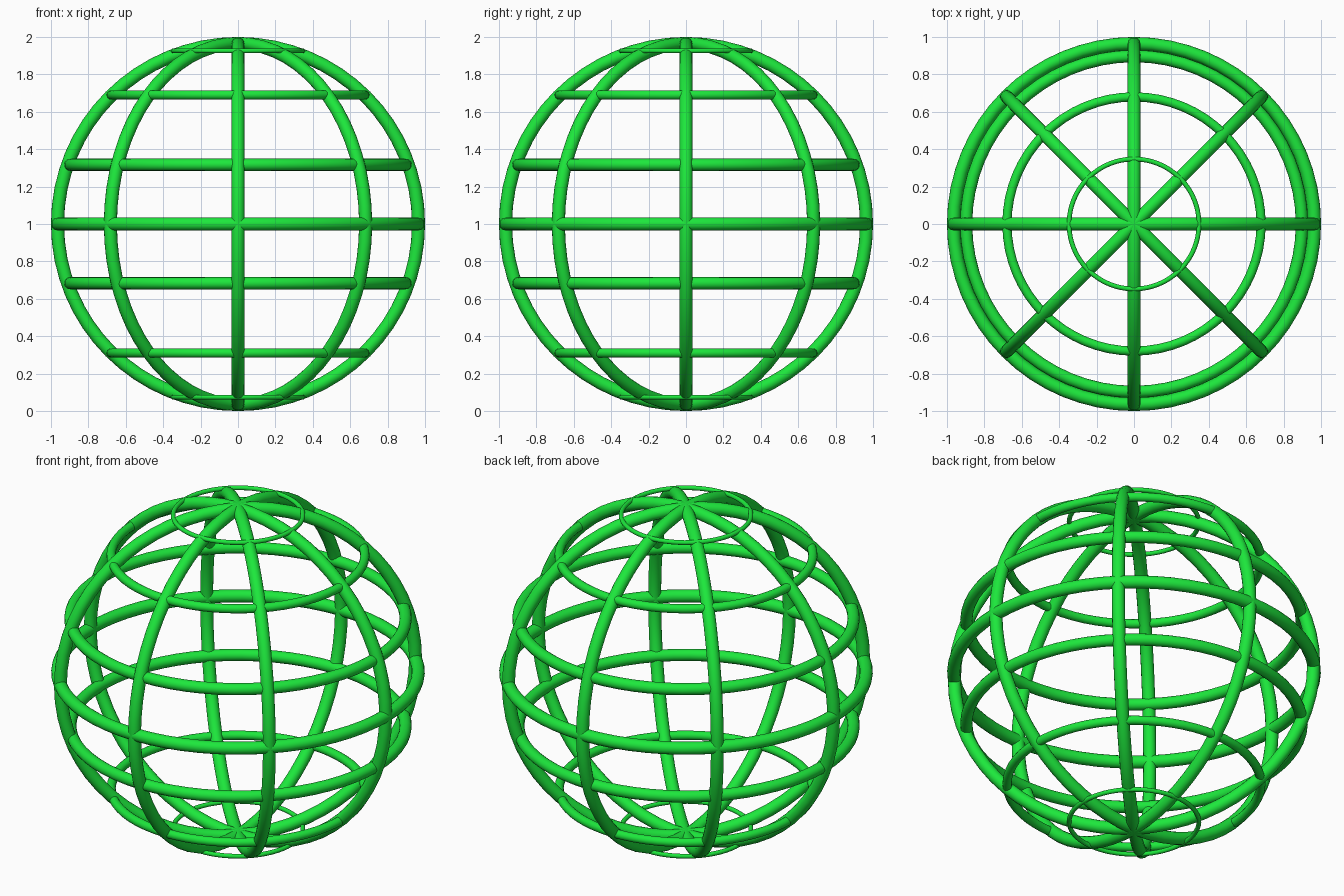
import bpy
from math import pi, radians

if "Cube" in bpy.data.objects:
    bpy.data.objects.remove(bpy.data.objects["Cube"])

green = bpy.data.materials.new("green")
green.diffuse_color = (0.012, 0.8, 0.045, 1)
green.use_nodes = True
green.node_tree.nodes["Principled BSDF"].inputs["Base Color"].default_value = green.diffuse_color

R, TUBE = 0.965, 0.035


def ring(name, z, scale=1.0, rotation=(0, 0, 0)):
    bpy.ops.mesh.primitive_torus_add(
        major_radius=R * scale, minor_radius=TUBE * scale,
        major_segments=64, minor_segments=16,
        location=(0, 0, z), rotation=rotation)
    ob = bpy.context.object
    ob.name = name
    ob.data.materials.append(green)
    bpy.ops.object.shade_smooth()
    return ob


# Upright hoops through both poles
for i in range(4):
    ring(f"meridian_hoop_{i + 1}", 1, rotation=(pi / 2, 0, radians(45 * i)))

# Level hoops, thinner towards the poles
ring("equator_hoop", 1)
for label, offset, scale in (("low", 0.317, 0.93), ("middle", 0.69, 0.704), ("polar", 0.926, 0.36)):
    ring(f"upper_{label}_latitude_hoop", 1 + offset, scale)
    ring(f"lower_{label}_latitude_hoop", 1 - offset, scale)
